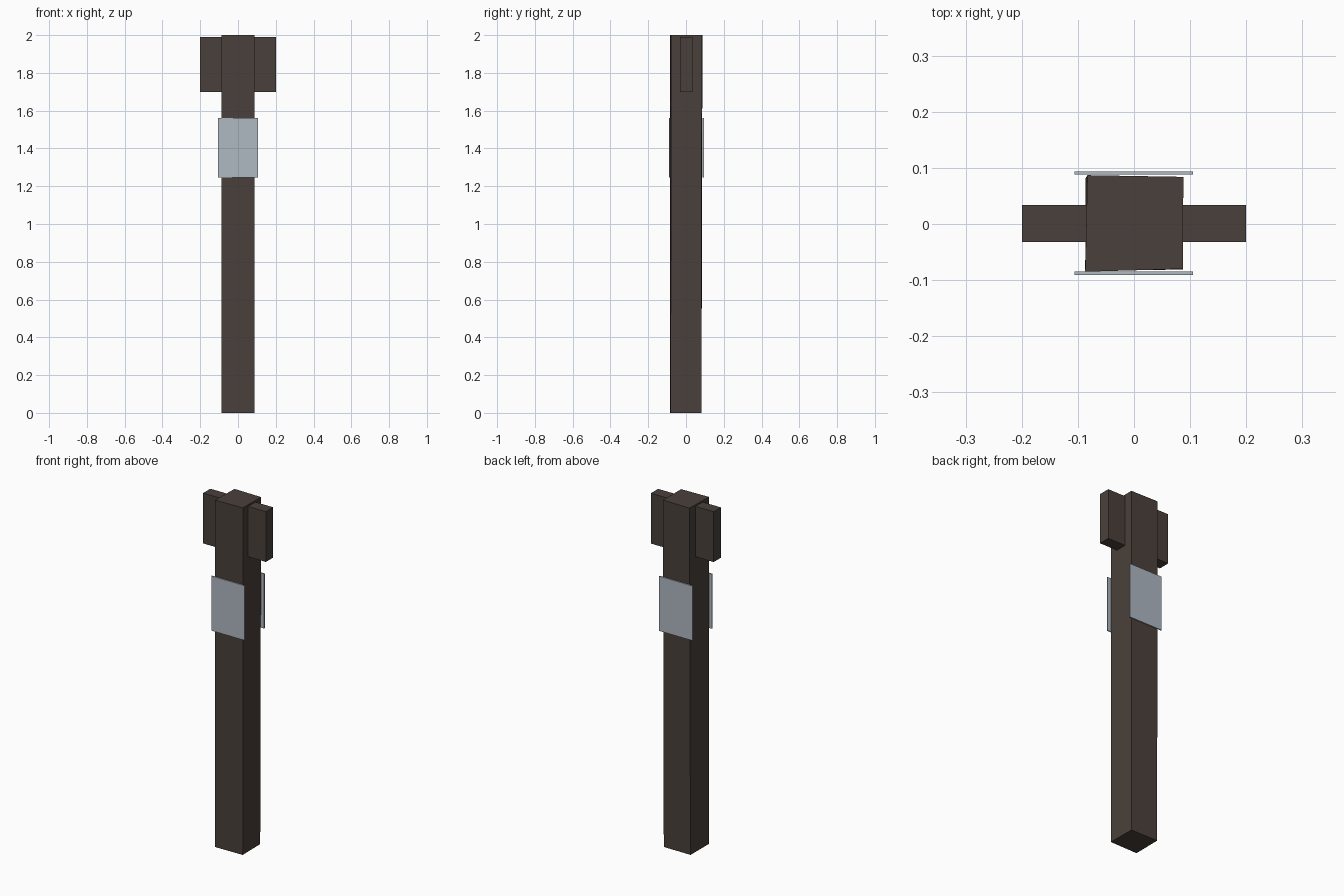
import bpy, bmesh

if "Cube" in bpy.data.objects:
    bpy.data.objects.remove(bpy.data.objects["Cube"])


def material(name, rgb):
    mat = bpy.data.materials.new(name)
    mat.diffuse_color = (*rgb, 1)
    mat.use_nodes = True
    mat.node_tree.nodes["Principled BSDF"].inputs["Base Color"].default_value = mat.diffuse_color
    return mat


def prism(name, bottom, top, z0, z1, mat):
    """Four-sided block between two outlines (counter-clockwise)."""
    bm = bmesh.new()
    low = [bm.verts.new((x, y, z0)) for x, y in bottom]
    high = [bm.verts.new((x, y, z1)) for x, y in top]
    bm.faces.new(low[::-1])
    bm.faces.new(high)
    for i in range(4):
        j = (i + 1) % 4
        bm.faces.new((low[i], low[j], high[j], high[i]))
    mesh = bpy.data.meshes.new(name)
    bm.to_mesh(mesh)
    bm.free()
    mesh.materials.append(mat)
    obj = bpy.data.objects.new(name, mesh)
    bpy.context.collection.objects.link(obj)
    return obj


def box(name, x0, x1, y0, y1, z0, z1, mat):
    outline = [(x0, y0), (x1, y0), (x1, y1), (x0, y1)]
    return prism(name, outline, outline, z0, z1, mat)


wood = material("dark_wood", (0.068, 0.051, 0.043))
metal = material("pale_metal", (0.43, 0.48, 0.54))

# Slightly uneven hewn post
prism("post",
      [(-0.087, -0.084), (0.087, -0.081), (0.085, 0.081), (-0.086, 0.082)],
      [(-0.087, -0.085), (0.087, -0.080), (0.088, 0.084), (-0.083, 0.087)],
      0, 2, wood)

# Short crossbar through the top of the post
box("crossbar", -0.2, 0.2, -0.032, 0.034, 1.70, 1.99, wood)

# Thin sign plates on front and back
for name, y0, y1 in (("front_plate", -0.091, -0.085), ("back_plate", 0.088, 0.094)):
    box(name, -0.106, 0.105, y0, y1, 1.245, 1.56, metal)
